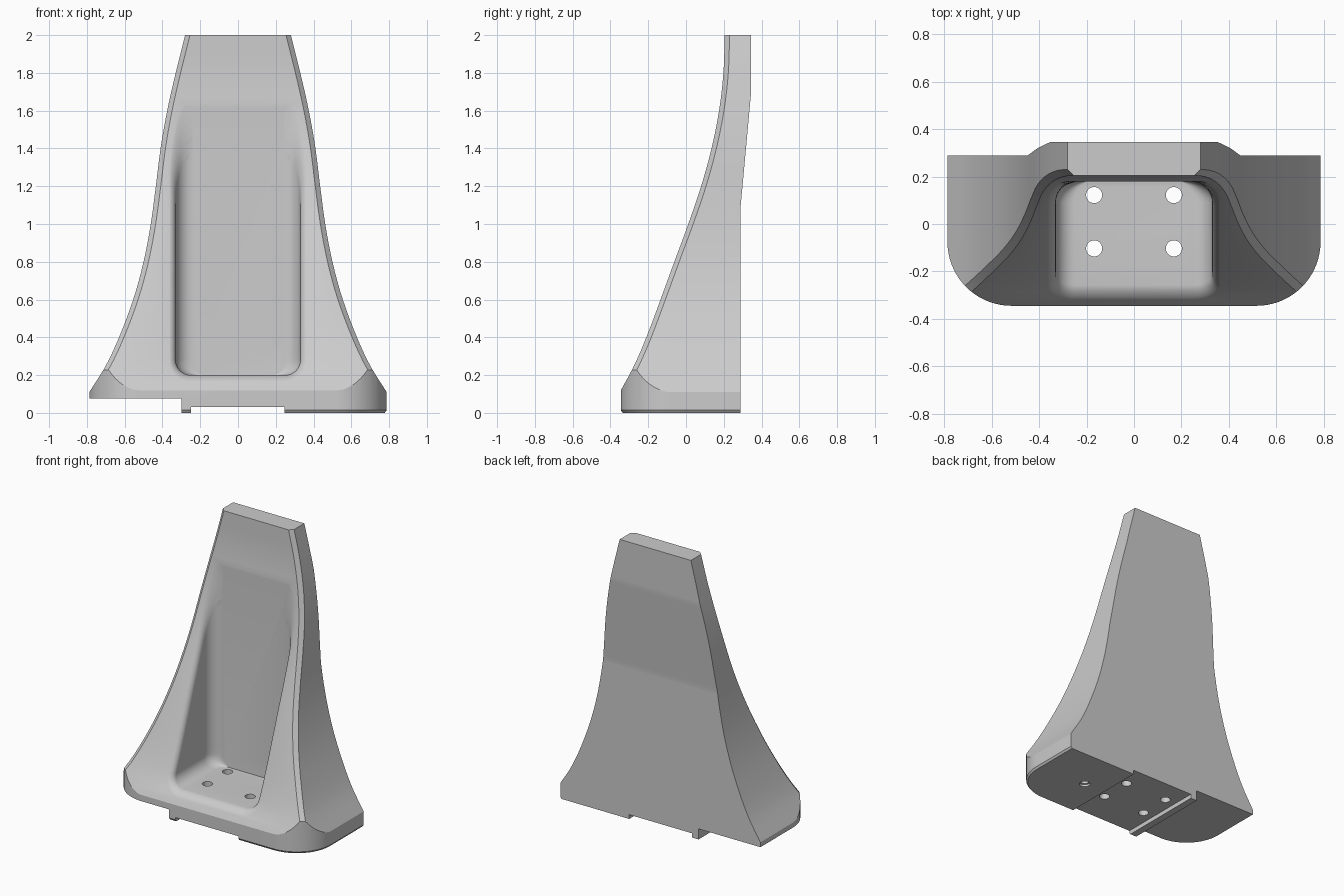
import bpy, bmesh
from math import sin, cos, pi, sqrt

if "Cube" in bpy.data.objects:
    bpy.data.objects.remove(bpy.data.objects["Cube"])

# Profiles by height: half width seen from the front, and front face seen from the side
Z = [-.05, .11, .25, .4, .6, .8, 1.0, 1.2, 1.4, 1.6, 1.8, 2.0]
W = [.886, .787, .70, .63, .555, .50, .462, .435, .41, .375, .33, .28]
F = [-.436, -.35, -.275, -.21, -.135, -.062, .012, .08, .135, .175, .198, .205]


def curve(vals, z):
    """Smooth interpolation of a profile at height z."""
    z = min(max(z, Z[0]), Z[-1])
    i = max(k for k in range(len(Z) - 1) if Z[k] <= z)
    last = len(Z) - 1

    def slope(k):
        a, b = max(k - 1, 0), min(k + 1, last)
        return (vals[b] - vals[a]) / (Z[b] - Z[a])
    h = Z[i + 1] - Z[i]
    t = (z - Z[i]) / h
    return ((2*t**3 - 3*t**2 + 1) * vals[i] + (t**3 - 2*t**2 + t) * h * slope(i)
            + (3*t**2 - 2*t**3) * vals[i + 1] + (t**3 - t**2) * h * slope(i + 1))


def back(z):
    return .288 + .057 * min(max((z - 1.08) / .62, 0), 1)


def loft(name, rings):
    """Skin a closed mesh through rings of equal point count."""
    bm = bmesh.new()
    rows = [[bm.verts.new(p) for p in r] for r in rings]
    n = len(rows[0])
    for a, b in zip(rows, rows[1:]):
        for i in range(n):
            j = (i + 1) % n
            bm.faces.new((a[i], a[j], b[j], b[i]))
    bm.faces.new(rows[0])
    bm.faces.new(rows[-1])
    bmesh.ops.remove_doubles(bm, verts=bm.verts, dist=1e-5)
    bmesh.ops.recalc_face_normals(bm, faces=bm.faces)
    me = bpy.data.meshes.new(name)
    bm.to_mesh(me)
    bm.free()
    ob = bpy.data.objects.new(name, me)
    bpy.context.collection.objects.link(ob)
    return ob


def box(name, x0, x1, y0, y1, z0, z1):
    return loft(name, [[(x0, y0, z), (x1, y0, z), (x1, y1, z), (x0, y1, z)] for z in (z0, z1)])


def cone(name, x, y, levels, n=32):
    """Round cutter from (z, radius) levels."""
    return loft(name, [[(x + r * cos(2*pi*i/n), y + r * sin(2*pi*i/n), z) for i in range(n)]
                       for z, r in levels])


def boolean(target, tool, op='DIFFERENCE'):
    tool.hide_render = True
    mod = target.modifiers.new("cut", 'BOOLEAN')
    mod.operation, mod.solver, mod.object = op, 'EXACT', tool
    bpy.context.view_layer.objects.active = target
    bpy.ops.object.modifier_apply(modifier=mod.name)
    bpy.data.objects.remove(tool, do_unlink=True)


# Flared body with chamfered front edges
def section(z):
    w, f, b, c = curve(W, z), curve(F, z), back(z), .026
    return [(-w, b, z), (-w, f + c, z), (-w + c, f, z), (w - c, f, z), (w, f + c, z), (w, b, z)]


levels = sorted([-.05 + 2.05 * i / 44 for i in range(45)] + [1.08, 1.7])
body = loft("bracket_body", [section(z) for z in levels])


# Rounded footprint with a small chamfer underneath
def footprint(inset, z, n=18):
    r = .27 - inset
    arc = [(.517 + r * sin(pi/2*i/n), -.075 - r * cos(pi/2*i/n)) for i in range(n + 1)]
    pts = [(-x, y) for x, y in reversed(arc)] + arc
    e = .787 - inset
    return [(x, y, z) for x, y in [(-e, .5)] + pts + [(e, .5)]]


boolean(body, loft("footprint", [footprint(.01, 0), footprint(0, .014), footprint(0, 2.5)]), 'INTERSECT')

# Front pocket: rim is rounded over, back corners are rounded in plan
HW, FLOOR, BACK, RC, RIM, RB = .33, .20, .18, .09, .045, .08
side = [(HW, 1.75 - (1.75 - FLOOR - RB) * i / 34, 1, 0) for i in range(34)]
side += [(HW - RB + RB * cos(a), FLOOR + RB - RB * sin(a), cos(a), -sin(a))
         for a in [pi/2 * i / 10 for i in range(11)]]
outline = side + [(-x, z, -nx, nz) for x, z, nx, nz in reversed(side)]


def pocket_ring(offset, depth):
    pts = []
    for x, z, nx, nz in outline:
        pz = z + nz * offset
        y = min(depth(max(curve(F, pz), -.345)), BACK)
        s = min(max((y - BACK + RC) / RC, 0), 1)
        w = HW - RC * (1 - sqrt(1 - s * s))
        pts.append((x * w / HW + nx * offset, y, pz))
    return pts


rings = [pocket_ring(RIM, lambda f: -1)]
for k in range(9):
    a = pi/2 * k / 8
    d = RIM * (1 - cos(a)) - .002
    rings.append(pocket_ring(RIM * (1 - sin(a)), lambda f: f + d))
for k in range(9):
    t = BACK - RC + RC * sin(pi/2 * k / 8)
    rings.append(pocket_ring(0, lambda f: max(f + RIM, t)))
boolean(body, loft("pocket", rings))

# Stepped underside, leaving a narrow locating rail
boolean(body, box("left_step", -1, -.30, -1, 1, -.2, .075))
boolean(body, box("middle_step", -.25, .245, -1, 1, -.2, .03))

# Four screw holes and a blind countersunk hole in the right pad
for x in (-.168, .168):
    for y in (-.103, .122):
        boolean(body, cone("screw_hole", x, y, [(-.1, .034), (.3, .034)]))
boolean(body, cone("blind_hole", .41, -.02, [(-.01, .036), (.015, .036), (.016, .025), (.06, .025)]))

# Smooth shading with crisp edges
bpy.ops.object.select_all(action='DESELECT')
body.select_set(True)
bpy.context.view_layer.objects.active = body
bpy.ops.object.shade_smooth_by_angle(angle=.44)
